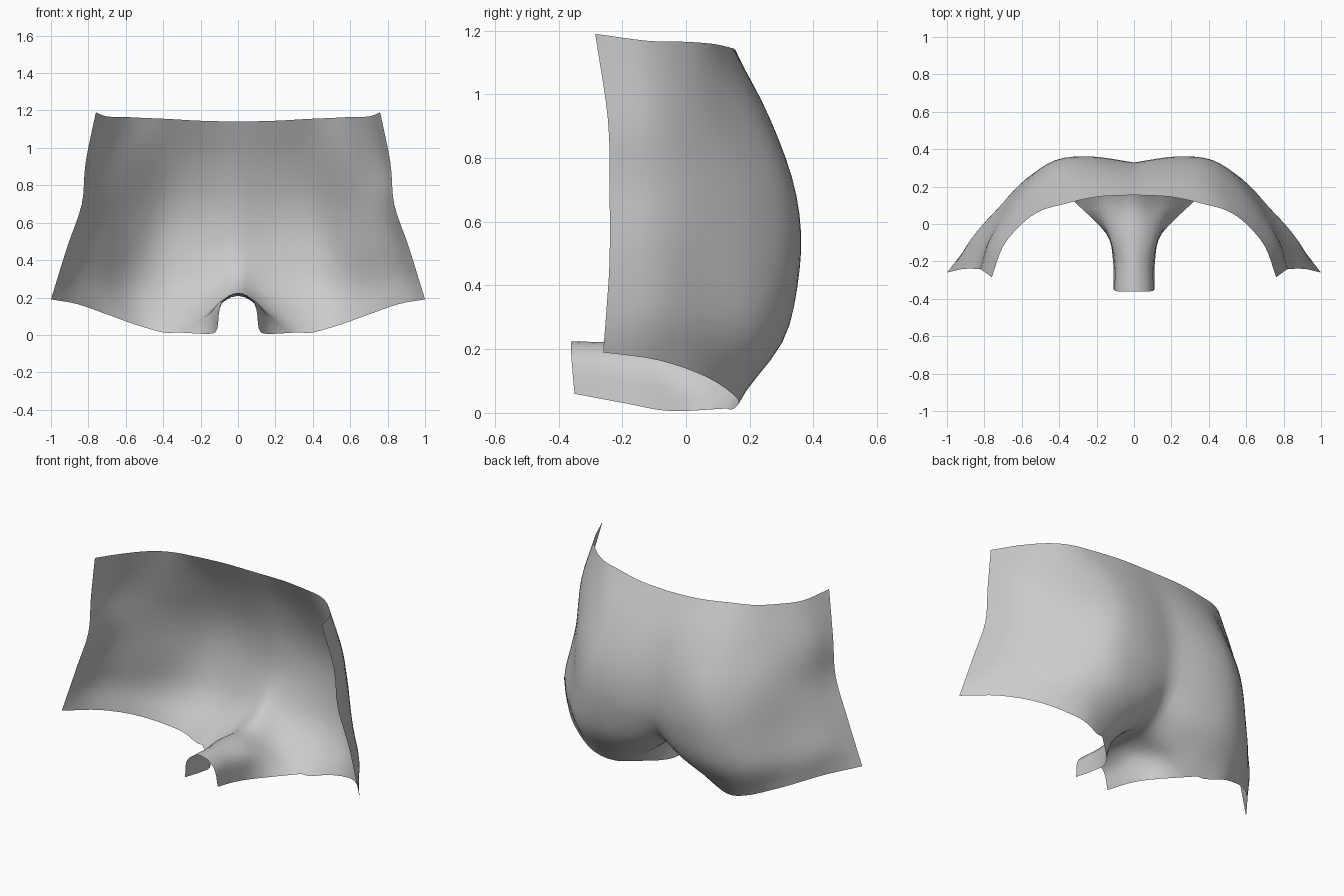
import bpy, bmesh
from mathutils import Vector

if "Cube" in bpy.data.objects:
    bpy.data.objects.remove(bpy.data.objects["Cube"])

N = 4  # subdivisions between control points


def smooth_path(points, mirror_start=False):
    """Catmull-Rom curve through the points, N steps per span."""
    p = [Vector(q) for q in points]
    first = Vector((-p[1].x, p[1].y, p[1].z)) if mirror_start else 2 * p[0] - p[1]
    p = [first] + p + [2 * p[-1] - p[-2]]
    out = []
    for a, b, c, d in zip(p, p[1:], p[2:], p[3:]):
        for k in range(N):
            t = k / N
            out.append(0.5 * (2 * b + (c - a) * t + (2 * a - 5 * b + 4 * c - d) * t * t
                              + (3 * b - a - 3 * c + d) * t ** 3))
    return out + [p[-2]]


# back panel: profiles from centre seam to side edge, waist down to leg opening
panel = [
    [(0, .155, 1.14), (.2, .145, 1.145), (.38, .105, 1.155), (.5, .07, 1.16),
     (.6, 0, 1.165), (.7, -.12, 1.168), (.76, -.285, 1.19)],
    [(0, .255, .92), (.2, .265, .92), (.38, .235, .92), (.55, .13, .92),
     (.68, .02, .92), (.77, -.1, .92), (.815, -.245, .92)],
    [(0, .32, .68), (.22, .347, .68), (.4, .325, .68), (.56, .215, .68),
     (.69, .065, .69), (.78, -.08, .7), (.835, -.24, .7)],
    [(0, .32, .45), (.22, .355, .45), (.42, .34, .45), (.57, .24, .45),
     (.71, .075, .46), (.83, -.08, .48), (.91, -.24, .48)],
    [(0, .24, .3), (.17, .285, .24), (.38, .3, .22), (.57, .235, .23),
     (.74, .07, .27), (.87, -.08, .31), (.96, -.25, .32)],
    [(0, .1, .215), (.15, .13, .13), (.33, .13, .014), (.5, .165, .04),
     (.7, .07, .11), (.86, -.085, .165), (1, -.26, .19)],
]
rows = [smooth_path(r, r is panel[-1]) for r in panel]

# crotch strip: arched sections (y, half width, top z, bottom z)
strip = []
for y, w, top, low in [(-.06, .15, .215, .006), (-.2, .113, .22, .03), (-.36, .11, .225, .06)]:
    section = [(0, y, top), (.8 * w, y, top - .3 * (top - low)), (w, y + .01, low)]
    strip.append(smooth_path(section, True))

# skin the columns into one sheet; the strip blends smoothly at the centre
# and meets the panel at a corner on the leg opening
bm = bmesh.new()
columns = []
for j in range(len(rows[0])):
    upper = [r[j] for r in rows]
    path = smooth_path(upper)
    if j <= 2 * N:
        lower = [s[j] for s in strip]
        joined = smooth_path(upper + lower)
        split = path[:-1] + smooth_path(upper[-1:] + lower)
        path = [a.lerp(b, (j / (2 * N)) ** 2) for a, b in zip(joined, split)]
    columns.append([bm.verts.new((0 if j == 0 else q.x, q.y, max(q.z, 0))) for q in path])
for a, b in zip(columns, columns[1:]):
    for i in range(min(len(a), len(b)) - 1):
        bm.faces.new((a[i], a[i + 1], b[i + 1], b[i]))
bm.normal_update()
if sum(f.normal.y for f in bm.faces) < 0:
    bmesh.ops.reverse_faces(bm, faces=bm.faces)

mesh = bpy.data.meshes.new("shorts_back_panel")
bm.to_mesh(mesh)
bm.free()
shorts = bpy.data.objects.new("shorts_back_panel", mesh)
bpy.context.collection.objects.link(shorts)

# mirrored left half
mirror = shorts.modifiers.new("Mirror", 'MIRROR')
mirror.use_clip = True
mirror.merge_threshold = .001

bpy.context.view_layer.objects.active = shorts
shorts.select_set(True)
bpy.ops.object.shade_smooth_by_angle(angle=.7)
